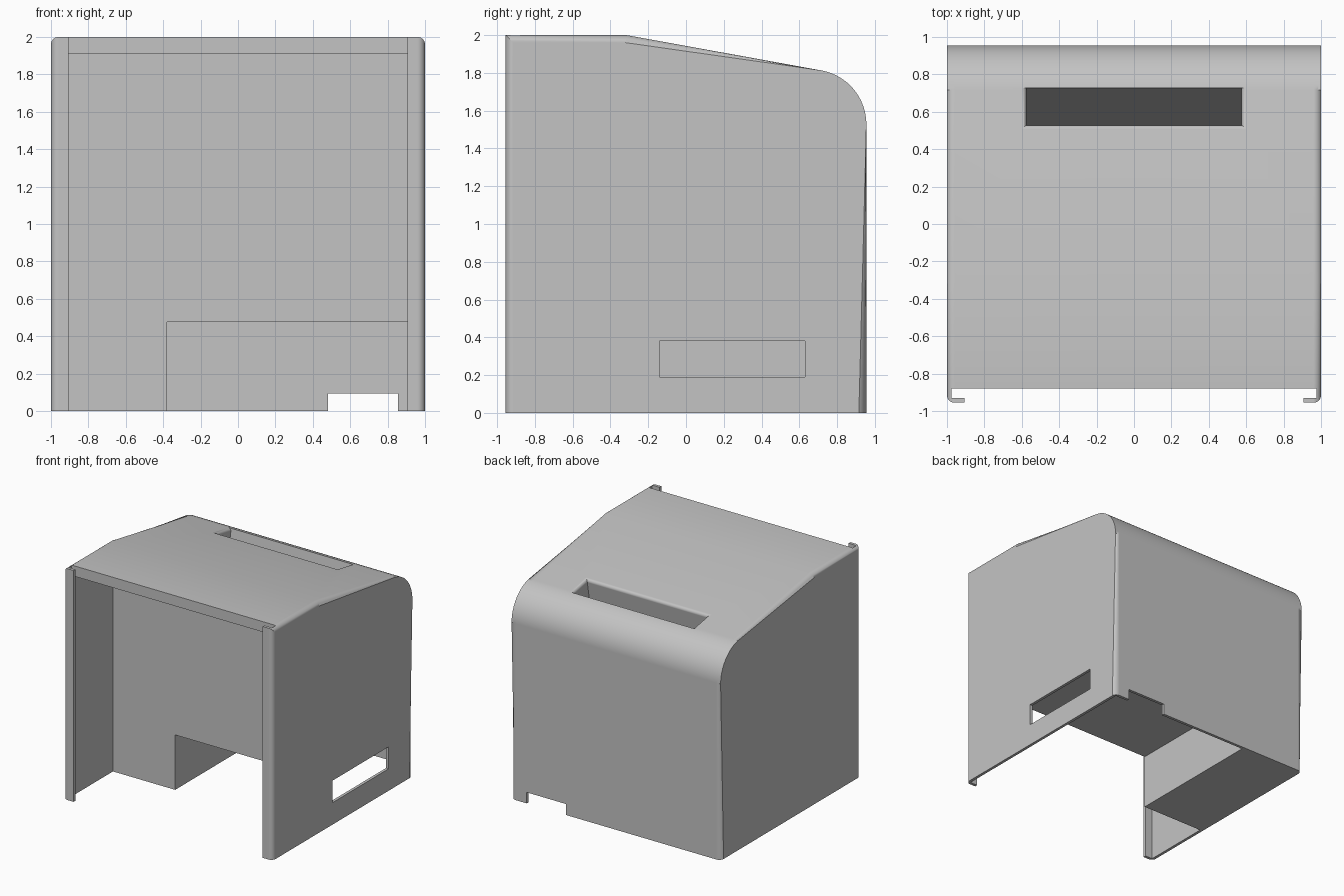
import bpy, bmesh, math

cube = bpy.data.objects.get("Cube")
if cube:
    bpy.data.objects.remove(cube, do_unlink=True)

grey = bpy.data.materials.new("plain grey")
grey.use_nodes = True
colour = (0.55, 0.55, 0.55, 1)
grey.diffuse_color = colour
grey.node_tree.nodes["Principled BSDF"].inputs["Base Color"].default_value = colour

DEPTH = 0.955            # half depth
WALL = 0.025             # sheet thickness
BEND, SLOPE = -0.316, math.atan(0.181)
S, C = math.sin(SLOPE), math.cos(SLOPE)


def make(name, bm):
    bmesh.ops.recalc_face_normals(bm, faces=bm.faces)
    mesh = bpy.data.meshes.new(name)
    bm.to_mesh(mesh)
    bm.free()
    mesh.materials.append(grey)
    obj = bpy.data.objects.new(name, mesh)
    bpy.context.collection.objects.link(obj)
    return obj


def loft(bm, rings):
    """Closed solid through a list of rings of points."""
    loops = [[bm.verts.new(p) for p in ring] for ring in rings]
    count = len(loops[0])
    for a, b in zip(loops, loops[1:]):
        for i in range(count):
            j = (i + 1) % count
            bm.faces.new((a[i], a[j], b[j], b[i]))
    bm.faces.new(loops[0])
    bm.faces.new(loops[-1])


def box(name, x, y, z):
    bm = bmesh.new()
    loft(bm, [[(x[0], y[0], h), (x[1], y[0], h), (x[1], y[1], h), (x[0], y[1], h)] for h in z])
    return make(name, bm)


# Side profile: flat top, sloping roof, large round at the back
def roof_z(y):
    return 2 - (y - BEND) * math.tan(SLOPE)


radius = 0.29
reach = radius * math.tan((math.pi / 2 - SLOPE) / 2)
centre_z = roof_z(DEPTH) - reach
profile = [(-DEPTH, 0), (-DEPTH, 2), (BEND, 2)]
steps = 16
for i in range(steps + 1):
    a = (math.pi / 2 - SLOPE) * (1 - i / steps)
    profile.append((DEPTH - radius + radius * math.cos(a), centre_z + radius * math.sin(a)))
profile.append((DEPTH, 0))

# Housing with rounded side edges
bm = bmesh.new()
loft(bm, [[(x, y, z) for y, z in profile] for x in (-1, 1)])
rim = [e for e in bm.edges
       if abs(e.verts[0].co.x - e.verts[1].co.x) < 0.001
       and max(v.co.z for v in e.verts) > 0.001]
bmesh.ops.bevel(bm, geom=rim, offset=0.04, offset_type='OFFSET', segments=6,
                profile=0.5, affect='EDGES', clamp_overlap=True)
housing = make("housing", bm)

# Paper slot: square to the roof, with a rounded rim at the front and ends
flare = 0.025
bm = bmesh.new()
levels = [(0, -1.2)]
for i in range(6):
    a = i / 5 * math.pi / 2
    levels.append((flare * (1 - math.cos(a)), flare * (math.sin(a) - 1)))
levels.append((flare, 0.2))
rings = []
for out, n in levels:
    corners = [(-0.575 - out, -0.1 - out), (0.575 + out, -0.1 - out),
               (0.575 + out, 0.1), (-0.575 - out, 0.1)]
    rings.append([(x, 0.63 + u * C + n * S, roof_z(0.63) - u * S + n * C) for x, u in corners])
loft(bm, rings)
slot = make("slot_cutter", bm)

inner = 1 - WALL
front = -DEPTH + WALL
cutters = [
    box("front_bay_cutter", (-inner, inner), (front, BEND), (-1, 1.91)),
    box("roof_edge_cutter", (-inner, inner), (front, -0.88), (-1, 3)),
    box("front_opening_cutter", (-0.905, 0.905), (-2, front + 0.02), (-1, 3)),
    box("cable_bay_cutter", (-0.38, inner), (BEND - 0.2, DEPTH - WALL), (-1, 0.475)),
    box("side_window_cutter", (0.9, 1.1), (-0.14, 0.63), (0.19, 0.38)),
    box("back_notch_cutter", (0.48, 0.855), (0.8, 1.1), (-1, 0.095)),
    slot,
]

# Cut every opening out of the housing
bpy.ops.object.select_all(action='DESELECT')
housing.select_set(True)
bpy.context.view_layer.objects.active = housing
for cutter in cutters:
    cutter.hide_render = True
    mod = housing.modifiers.new(cutter.name, 'BOOLEAN')
    mod.operation = 'DIFFERENCE'
    mod.solver = 'EXACT'
    mod.object = cutter
    bpy.ops.object.modifier_apply(modifier=mod.name)
    bpy.data.objects.remove(cutter, do_unlink=True)

# Smooth rounds, crisp edges
bpy.ops.object.shade_smooth_by_angle(angle=math.radians(25))
weighted = housing.modifiers.new("even_normals", 'WEIGHTED_NORMAL')
weighted.keep_sharp = True
